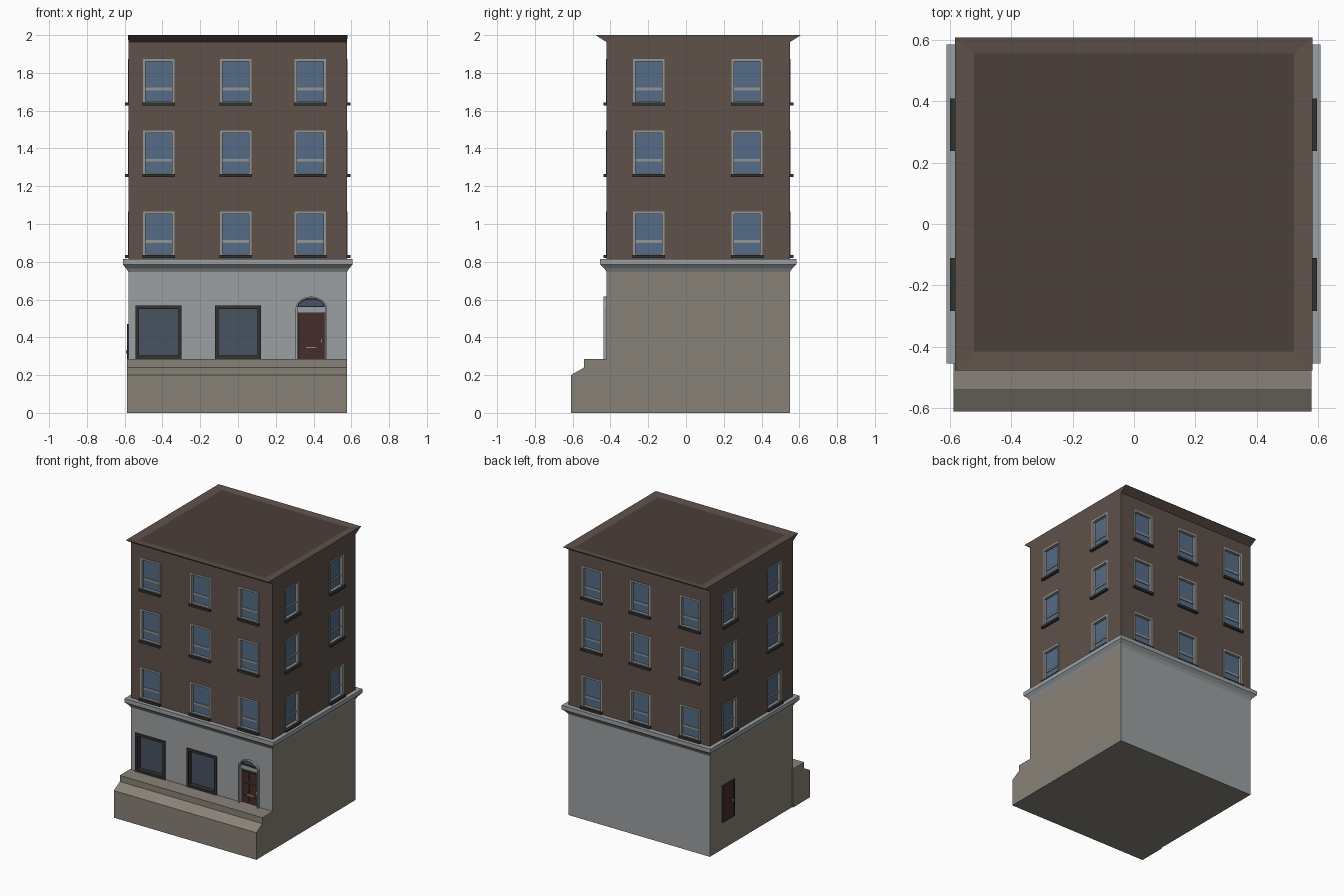
import bpy, bmesh, math
from mathutils import Matrix, Vector

if "Cube" in bpy.data.objects:
    bpy.data.objects.remove(bpy.data.objects["Cube"])


def mat(name, r, g, b):
    m = bpy.data.materials.new(name)
    m.diffuse_color = (r, g, b, 1)
    m.use_nodes = True
    m.node_tree.nodes["Principled BSDF"].inputs["Base Color"].default_value = m.diffuse_color
    return m


BRICK = mat("brick", .115, .083, .068)
ROOF = mat("roof", .07, .05, .044)
STONE = mat("stone", .25, .225, .185)
PAINT = mat("painted_render", .33, .35, .36)
FRAME = mat("window_frame", .30, .30, .29)
DARK = mat("dark_trim", .03, .032, .03)
GLASS = mat("glass", .09, .15, .24)
SHOPGLASS = mat("shop_glass", .065, .085, .115)
DOOR = mat("door_paint", .06, .026, .024)
BRASS = mat("brass", .4, .29, .13)

X0, X1, Y0, Y1 = -.58, .577, -.42, .55   # wall faces


class Part:
    """Collects primitives into one mesh; local x = along wall, y = depth, z = up."""
    def __init__(self, *mats):
        self.bm, self.mats = bmesh.new(), mats

    def box(self, x0, x1, y0, y1, z0, z1, m=0):
        return self.prism([(x0, z0), (x1, z0), (x1, z1), (x0, z1)], y0, y1, m)

    def prism(self, pts, y0, y1, m=0):
        a = [self.bm.verts.new((x, y0, z)) for x, z in pts]
        b = [self.bm.verts.new((x, y1, z)) for x, z in pts]
        fs = [self.bm.faces.new(a), self.bm.faces.new(b)]
        fs += self.bridge(a, b)
        for f in fs:
            f.material_index = m

    def bridge(self, a, b):
        n = len(a)
        return [self.bm.faces.new((a[i], a[(i + 1) % n], b[(i + 1) % n], b[i])) for i in range(n)]

    def ring(self, outer, inner, y0, y1, m=0):
        loops = [[self.bm.verts.new((x, y, z)) for x, z in p]
                 for p, y in ((outer, y0), (inner, y0), (inner, y1), (outer, y1))]
        for i in range(4):
            for f in self.bridge(loops[i], loops[(i + 1) % 4]):
                f.material_index = m

    def loft(self, rects):
        loops = [[self.bm.verts.new(p) for p in
                  ((a, c, z), (b, c, z), (b, d, z), (a, d, z))] for a, b, c, d, z in rects]
        self.bm.faces.new(loops[0])
        for p, q in zip(loops, loops[1:]):
            self.bridge(p, q)
        return self.bm.faces.new(loops[-1])

    def mesh(self, name):
        bmesh.ops.recalc_face_normals(self.bm, faces=self.bm.faces)
        me = bpy.data.meshes.new(name)
        self.bm.to_mesh(me)
        self.bm.free()
        for m in self.mats:
            me.materials.append(m)
        return me


def place(name, me, matrix=Matrix()):
    o = bpy.data.objects.new(name, me)
    bpy.context.collection.objects.link(o)
    o.matrix_world = matrix
    return o


def rect(x0, x1, z0, z1):
    return [(x0, z0), (x1, z0), (x1, z1), (x0, z1)]


def grown(x, y, z):
    return (X0 - x, X1 + x, Y0 - y, Y1 + y, z)


def cut(target, cutter):
    mod = target.modifiers.new("openings", 'BOOLEAN')
    mod.operation, mod.solver, mod.object = 'DIFFERENCE', 'EXACT', cutter
    bpy.context.view_layer.objects.active = target
    bpy.ops.object.modifier_apply(modifier=mod.name)
    bpy.data.objects.remove(cutter)


def wall(x, y, deg):
    return Matrix.Translation((x, y, 0)) @ Matrix.Rotation(math.radians(deg), 4, 'Z')


WALLS = {
    "front": (wall(0, Y0, 0), (-.42, -.0125, .3825)),
    "back": (wall(0, Y1, 180), (.42, .0125, -.3825)),
    "right": (wall(X1, 0, 90), (-.197, .323)),
    "left": (wall(X0, 0, -90), (.197, -.323)),
}
FLOORS = (.828, 1.258, 1.636)
spots = [(n, m @ Matrix.Translation((u, 0, z))) for n, (m, us) in WALLS.items()
         for u in us for z in FLOORS]
W, H = .083, .237

# Upper storeys with the flared eaves and shallow roof recess
p = Part(BRICK, ROOF)
cap = p.loft([grown(0, 0, .80), grown(0, 0, 1.963), grown(.003, .056, 1.998), grown(.003, .056, 2),
              (-.52, .52, -.415, .555, 1.994)])
cap.material_index = 1
upper = place("upper_storeys", p.mesh("upper_storeys"))
c = Part()
for _, m in spots:
    start = len(c.bm.verts)
    c.box(-W, W, -.03, .028, 0, H)
    c.bm.verts.ensure_lookup_table()
    bmesh.ops.transform(c.bm, matrix=m, verts=c.bm.verts[start:])
cut(upper, place("window_cutter", c.mesh("window_cutter")))

# Sash windows: one shared mesh
p = Part(FRAME, GLASS, DARK)
p.ring(rect(-W, W, 0, H), rect(-W + .013, W - .013, .013, H - .013), -.003, .03)
p.box(-W + .01, W - .01, .012, .03, .072, .086)
p.box(-W + .01, W - .01, .018, .03, .01, H - .01, 1)
p.box(-W - .003, W + .003, -.018, .02, -.008, .008, 2)
sash = p.mesh("sash_window")
for i, (n, m) in enumerate(spots):
    place(f"{n}_window_{i}", sash, m)

# Ground floor, painted at front and back
p = Part(STONE, PAINT)
p.loft([grown(0, 0, 0), grown(0, 0, .80)])
bmesh.ops.recalc_face_normals(p.bm, faces=p.bm.faces)
for f in p.bm.faces:
    f.material_index = int(abs(f.normal.y) > .5)
ground = place("ground_floor", p.mesh("ground_floor"))


def arch(w, z0, spring, rise, n=12):
    pts = [(-w, z0), (w, z0)]
    return pts + [(w * math.cos(math.pi * i / n), spring + rise * math.sin(math.pi * i / n))
                  for i in range(n + 1)]


SHOPS = (-.42, 0)
DX = .388
c = Part()
for x in SHOPS:
    c.box(x - .12, x + .12, Y0 - .05, Y0 + .04, .287, .567)
c.prism([(x + DX, z) for x, z in arch(.076, .27, .553, .058)], Y0 - .05, Y0 + .035)
cut(ground, place("shop_cutter", c.mesh("shop_cutter")))

# Moulded band between shop and brickwork
p = Part(PAINT)
p.loft([grown(0, 0, .745), grown(.012, .012, .765), grown(.03, .034, .785), grown(.03, .034, .815)])
place("band_course", p.mesh("band_course"))

# Shop windows
p = Part(DARK, SHOPGLASS)
p.ring(rect(-.122, .122, .285, .569), rect(-.104, .104, .303, .551), -.008, .04)
p.box(-.11, .11, .028, .04, .295, .56, 1)
shop = p.mesh("shop_window")
for i, x in enumerate(SHOPS):
    place(f"shop_window_{i}", shop, wall(x, Y0, 0))

# Front door with arched surround and fanlight
p = Part(PAINT, DOOR, SHOPGLASS, BRASS, DARK)
p.ring(arch(.083, .27, .553, .063), arch(.074, .27, .553, .055), -.018, .035)
p.box(-.074, .074, .005, .035, .53, .56)
p.ring(arch(.074, .558, .56, .047), arch(.066, .566, .567, .034), .005, .03, 4)
p.prism(arch(.07, .56, .562, .042), .015, .034, 2)
p.box(-.07, .07, .015, .035, .275, .53, 1)
for x in (-.034, .034):
    for z0, z1 in ((.3, .335), (.36, .43), (.45, .515)):
        p.box(x - .022, x + .022, .011, .02, z0, z1, 1)
p.box(-.03, .03, .007, .02, .34, .352, 3)
p.box(.048, .06, .003, .02, .37, .39, 3)
p.box(-.005, .005, .005, .02, .435, .445, 3)
place("front_door", p.mesh("front_door"), wall(DX, Y0, 0))

# Side door on the left wall
p = Part(DARK, DOOR, BRASS)
p.ring(rect(-.41, -.265, .2, .47), rect(-.395, -.28, .2, .455), -.008, .01)
p.box(-.4, -.275, -.004, .01, .2, .46, 1)
p.box(-.3, -.288, -.012, 0, .315, .33, 2)
place("side_door", p.mesh("side_door"), WALLS["left"][0])

# Terrace plinth along the front (profile in y, z)
p = Part(STONE)
p.prism([(-.61, 0), (-.61, .2), (-.54, .24), (-.54, .285), (Y0 + .01, .285), (Y0 + .01, 0)],
        -X1, .588)
place("front_terrace", p.mesh("front_terrace"), Matrix.Rotation(math.radians(90), 4, 'Z')
      @ Matrix.Diagonal((1, 1, 1, 1)))
